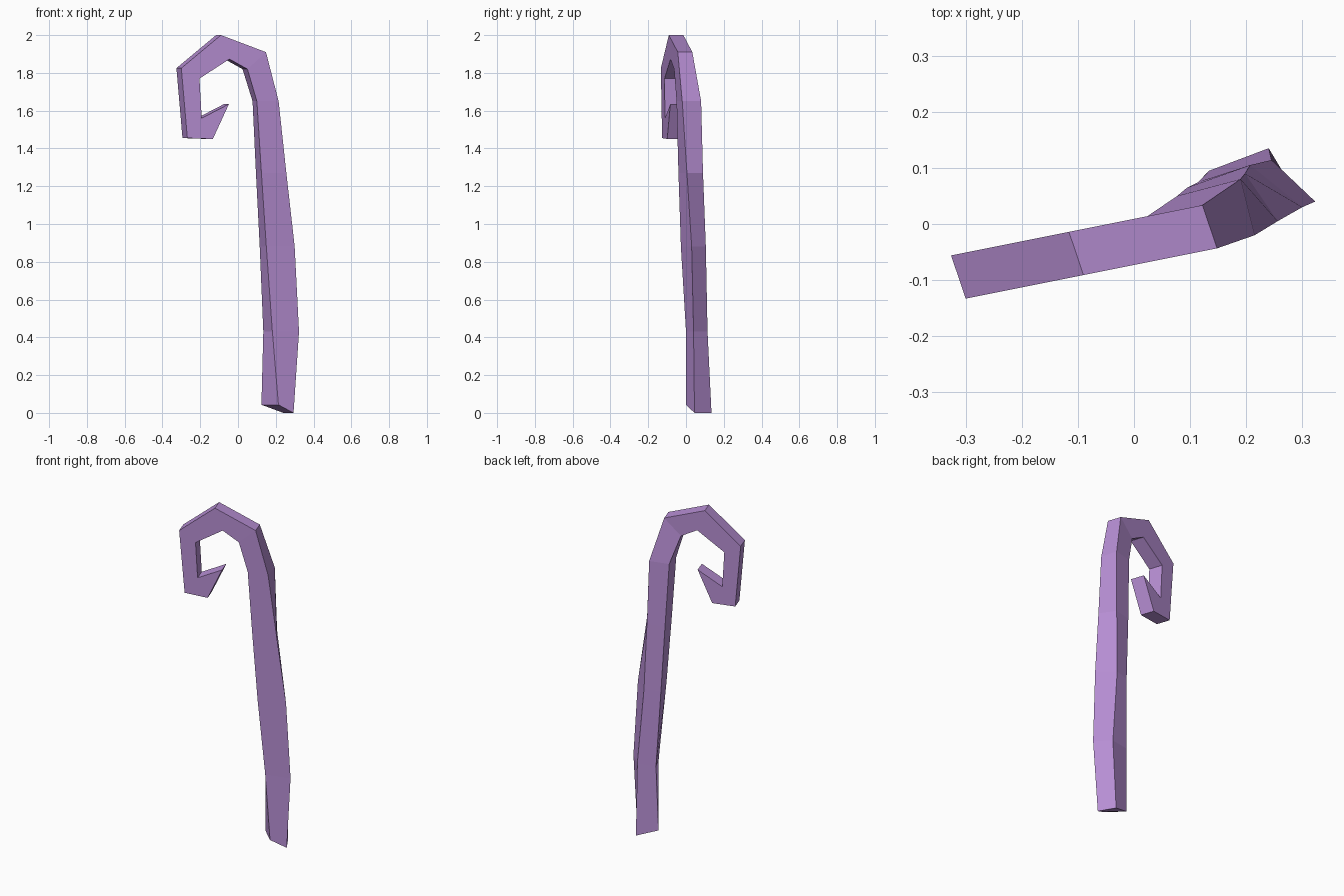
import bpy
import bmesh
from mathutils import Vector

default_cube = bpy.data.objects.get("Cube")
if default_cube:
    bpy.data.objects.remove(default_cube, do_unlink=True)


def make_material(name, colour):
    mat = bpy.data.materials.new(name)
    mat.use_nodes = True
    mat.diffuse_color = colour
    mat.node_tree.nodes["Principled BSDF"].inputs["Base Color"].default_value = colour
    return mat


def loft(name, sections, material):
    """Skin a closed tube through a list of four-cornered sections."""
    bm = bmesh.new()
    rings = [[bm.verts.new(point) for point in section] for section in sections]
    for lower, upper in zip(rings, rings[1:]):
        for i in range(len(lower)):
            j = (i + 1) % len(lower)
            bm.faces.new((lower[i], lower[j], upper[j], upper[i]))
    bm.faces.new(rings[0])
    bm.faces.new(rings[-1])
    bmesh.ops.recalc_face_normals(bm, faces=bm.faces)
    mesh = bpy.data.meshes.new(name)
    bm.to_mesh(mesh)
    bm.free()
    mesh.materials.append(material)
    obj = bpy.data.objects.new(name, mesh)
    bpy.context.collection.objects.link(obj)
    return obj


# Corner order in every section: inner back, inner front, outer front, outer back.
# Shaft: height, then plan positions of the corners, in hundredths.
shaft_plan = [
    (0, (12.4, 8.5), (21.4, 0), (29.4, 4.5), (24, 13.5)),
    (43, (13.4, 9.5), (18.2, 0), (32.3, 4), (24.5, 11.4)),
    (88, (11.5, 7.5), (15, -2.7), (30, 3), (20.7, 10.5)),
    (127, (9.5, 6.5), (12.4, -4), (25.6, 0.5), (19.8, 9)),
    (165, (7.7, 5), (10, -5), (21.5, -2), (19, 8)),
]
sections = []
for height, *corners in shaft_plan:
    sections.append([Vector((x, y, height)) / 100 for x, y in corners])

# The foot is cut at a slant, raised on its inner side
for corner in sections[0][:2]:
    corner.z = 0.043

# Crook: inner and outer outline as (x, z) pairs, in hundredths
crook_outline = [
    ((5, 182), (14.8, 191)),
    ((-4.5, 187.3), (-9, 200)),
    ((-20.4, 177), (-30, 182.5)),
    ((-19.2, 156), (-26.8, 145.5)),
    ((-4.8, 163.5), (-13.3, 145)),
]
thickness = Vector((-0.026, 0.077, 0))


def crook_point(x, z):
    """Place an outline point on the slanted front plane of the crook."""
    return Vector((x, 0.2 * x - 7.3, z)) / 100


for inner, outer in crook_outline:
    front_in, front_out = crook_point(*inner), crook_point(*outer)
    sections.append([front_in + thickness, front_in, front_out, front_out + thickness])

purple = make_material("soft purple", (0.47, 0.27, 0.65, 1))
loft("crooked_cane", sections, purple)
